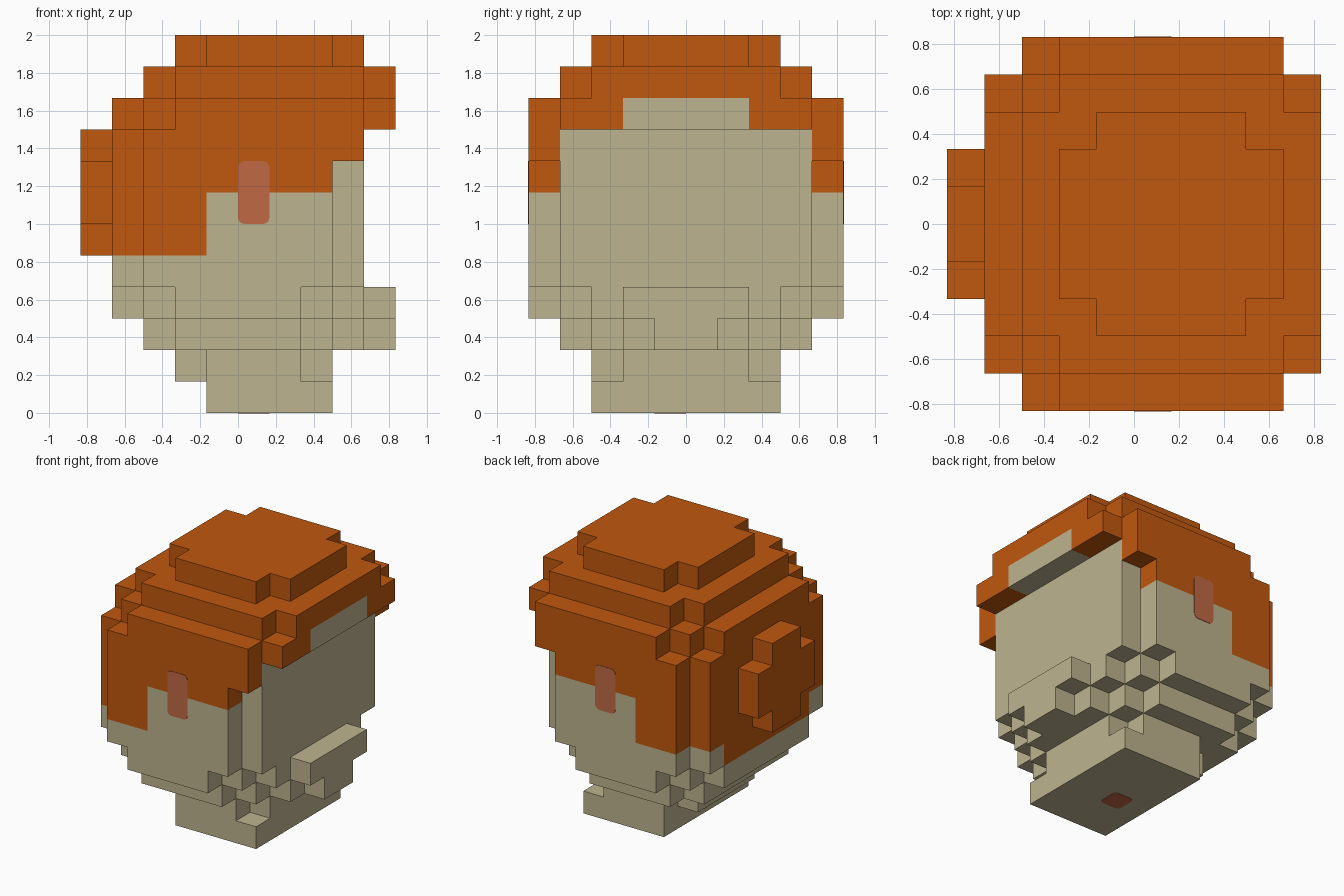
import bpy, bmesh, math
from mathutils import Vector

if "Cube" in bpy.data.objects:
    bpy.data.objects.remove(bpy.data.objects["Cube"], do_unlink=True)

U = 1 / 6  # block size


def material(name, rgb):
    m = bpy.data.materials.new(name)
    m.use_nodes = True
    col = (*rgb, 1)
    m.diffuse_color = col
    m.node_tree.nodes["Principled BSDF"].inputs["Base Color"].default_value = col
    return m


skin_mat = material("beige skin", (0.515, 0.456, 0.275))
hair_mat = material("orange hair", (0.527, 0.098, 0.0044))
mark_mat = material("reddish mark", (0.533, 0.141, 0.058))

# Horizontal slices: (z from, z to, [(x from, x to, half depth), ...]) in blocks
SLICES = [
    (0, 1, [(-1, 3, 3)]),                                                # neck
    (1, 2, [(-2, 3, 2), (-1, 2, 3)]),
    (2, 3, [(-3, 3, 3), (-2, 2, 4), (3, 4, 2), (4, 5, 1)]),              # chin
    (3, 4, [(-4, 4, 3), (-3, 3, 4), (-2, 2, 5), (4, 5, 2)]),             # jaw
    (4, 8, [(-4, 4, 4), (-3, 3, 5)]),                                    # face
    (8, 9, [(-4, 4, 4), (-3, 4, 5)]),
    (5, 9, [(-5, -4, 1)]),                                               # bun
    (6, 8, [(-5, -4, 2)]),
    (9, 10, [(-4, 5, 3), (-3, 5, 4), (-2, 4, 5)]),                       # fringe
    (10, 11, [(-3, 5, 3), (-2, 4, 4)]),
    (11, 12, [(-2, 4, 2), (-1, 3, 3)]),                                  # crown
]
cells = {(i, j, k)
         for z0, z1, runs in SLICES
         for x0, x1, h in runs
         for i in range(x0, x1) for j in range(-h, h) for k in range(z0, z1)}


def is_hair(cell):
    i, j, k = cell
    depth = max(abs(j), abs(j + 1))
    if k >= 9:
        return not (k == 9 and i == 4 and depth <= 2)   # forehead shows through
    if i < -1:
        return k >= 5 or (k == 4 and i == -4 and depth <= 3)
    if i <= 2:
        return k >= 7
    return i == 3 and k == 8 and depth == 5             # temple lock


def add_object(name, bm, mat):
    mesh = bpy.data.meshes.new(name)
    bm.to_mesh(mesh)
    bm.free()
    mesh.materials.append(mat)
    ob = bpy.data.objects.new(name, mesh)
    bpy.context.collection.objects.link(ob)
    return ob


def block_shell(name, part, mat):
    """Outer faces of the blocks in part, leaving out faces between blocks."""
    bm = bmesh.new()
    for c in sorted(part):
        for axis in range(3):
            for side in (-1, 1):
                n = [0, 0, 0]
                n[axis] = side
                if tuple(a + b for a, b in zip(c, n)) in cells:
                    continue
                mid = Vector(c) + Vector((0.5, 0.5, 0.5)) + Vector(n) * 0.5
                u, v = Vector(), Vector()
                u[(axis + 1) % 3] = 0.5 * side
                v[(axis + 2) % 3] = 0.5
                corners = (mid - u - v, mid + u - v, mid + u + v, mid - u + v)
                bm.faces.new([bm.verts.new(p * U) for p in corners])
    bmesh.ops.remove_doubles(bm, verts=bm.verts, dist=0.001)
    return add_object(name, bm, mat)


hair = {c for c in cells if is_hair(c)}
block_shell("head_skin", cells - hair, skin_mat)
block_shell("hair", hair, hair_mat)


def rounded_plate(name, origin, u, v, w, h, r=0.035):
    """Thin flat plate with rounded corners, spanned by directions u and v."""
    origin, u, v = Vector(origin), Vector(u), Vector(v)
    n = u.cross(v)
    bm = bmesh.new()
    pts = []
    for q, (cx, cy) in enumerate([(w - r, h - r), (r, h - r), (r, r), (w - r, r)]):
        for s in range(5):
            a = (q + s / 4) * math.pi / 2
            pts.append(origin + u * (cx + r * math.cos(a)) + v * (cy + r * math.sin(a)))
    f = bm.faces.new([bm.verts.new(p + n * 0.003) for p in pts])
    ext = bmesh.ops.extrude_face_region(bm, geom=[f], use_keep_orig=True)
    moved = [g for g in ext["geom"] if isinstance(g, bmesh.types.BMVert)]
    bmesh.ops.translate(bm, verts=moved, vec=-n * 0.005)
    bmesh.ops.recalc_face_normals(bm, faces=bm.faces)
    add_object(name, bm, mark_mat)


# Ear marks on both sides and a mark under the neck
rounded_plate("right_ear_mark", (0, -5 * U, 6 * U), (1, 0, 0), (0, 0, 1), U, 2 * U)
rounded_plate("left_ear_mark", (U, 5 * U, 6 * U), (-1, 0, 0), (0, 0, 1), U, 2 * U)
rounded_plate("neck_mark", (0, 0, 0), (1, 0, 0), (0, -1, 0), U, U)
